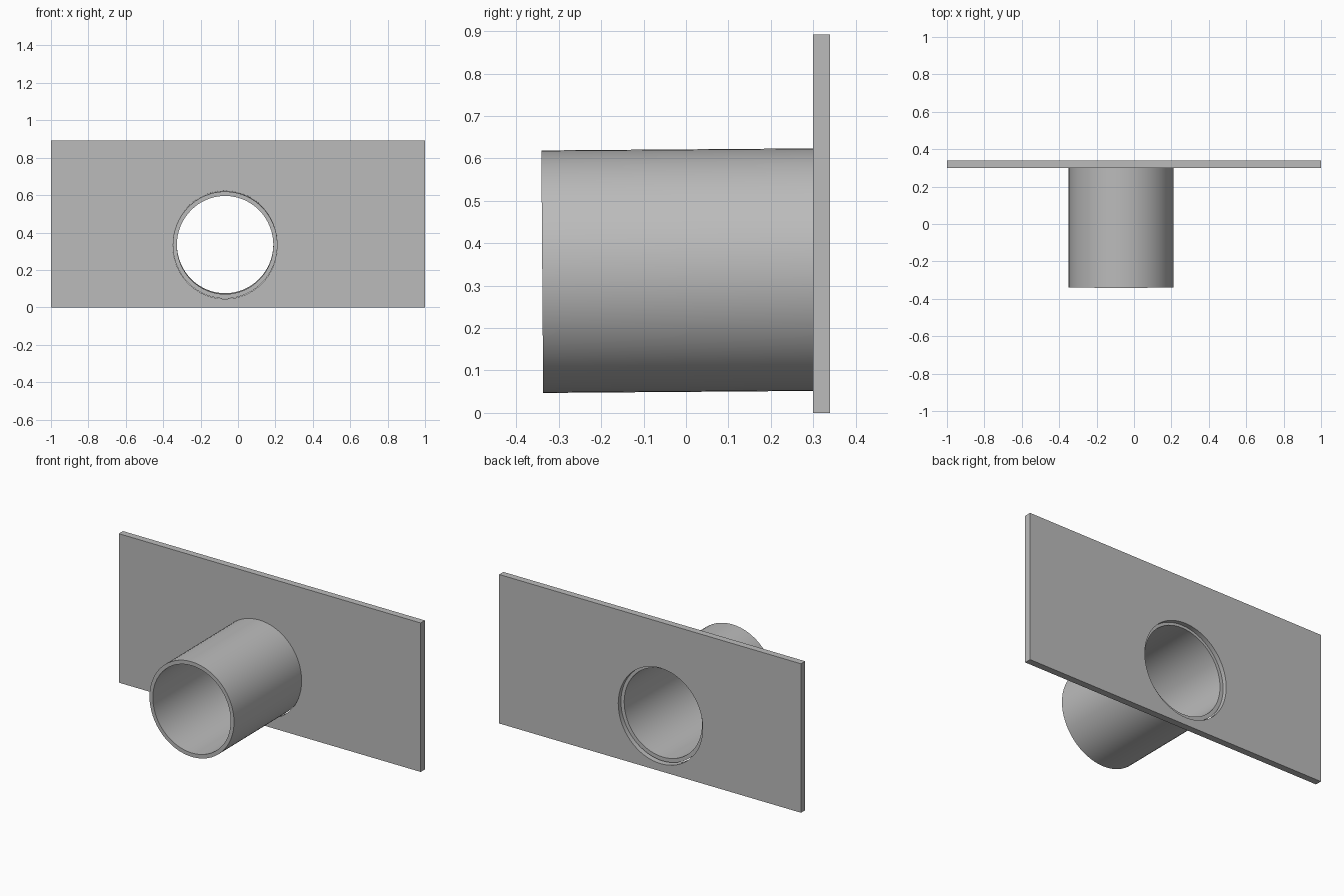
import bpy
import math
from mathutils import Matrix

cube = bpy.data.objects.get("Cube")
if cube:
    bpy.data.objects.remove(cube, do_unlink=True)

SIDES = 64
TUBE_X = -0.069
OUTER = (0.280, 0.286)   # half width, half height
INNER = (0.258, 0.2625)
TILT = 0.0075            # slight upward lean of the tube

grey = bpy.data.materials.new("plain grey")
grey.use_nodes = True
colour = (0.5, 0.5, 0.5, 1)
grey.diffuse_color = colour
grey.node_tree.nodes["Principled BSDF"].inputs["Base Color"].default_value = colour


def make_object(name, verts, faces):
    mesh = bpy.data.meshes.new(name)
    mesh.from_pydata(verts, [], faces)
    mesh.materials.append(grey)
    obj = bpy.data.objects.new(name, mesh)
    bpy.context.collection.objects.link(obj)
    return obj


def ring(radii, y):
    angles = [math.tau * i / SIDES for i in range(SIDES)]
    return [(radii[0] * math.cos(a), y, radii[1] * math.sin(a)) for a in angles]


def bridge(a, b):
    """Quads joining ring number a to ring number b."""
    return [(a * SIDES + i, a * SIDES + (i + 1) % SIDES,
             b * SIDES + (i + 1) % SIDES, b * SIDES + i) for i in range(SIDES)]


def activate(obj):
    bpy.ops.object.select_all(action='DESELECT')
    obj.select_set(True)
    bpy.context.view_layer.objects.active = obj


# Open tube with a thin wall, leaning very slightly upwards to the back
verts = ring(OUTER, -0.327) + ring(OUTER, 0.327) + ring(INNER, 0.327) + ring(INNER, -0.327)
faces = bridge(0, 1) + bridge(1, 2) + bridge(2, 3) + bridge(3, 0)
tube = make_object("tube", verts, faces)
tube.data.transform(Matrix.Translation((TUBE_X, -0.012, 0.3355)) @ Matrix.Rotation(TILT, 4, 'X'))
activate(tube)
bpy.ops.object.shade_smooth_by_angle(angle=math.radians(30))

# Upright back plate
bpy.ops.mesh.primitive_cube_add(size=1, location=(0, 0.32, 0.446))
plate = bpy.context.object
plate.name = "back_plate"
plate.scale = (2, 0.04, 0.892)
bpy.ops.object.transform_apply(location=True, scale=True)
plate.data.materials.append(grey)

# Round opening through the plate, a little lower than the tube
caps = [tuple(range(SIDES)), tuple(reversed(range(SIDES, 2 * SIDES)))]
sides = [tuple(reversed(f)) for f in bridge(0, 1)]
cutter = make_object("opening_cutter", ring(OUTER, 0.2) + ring(OUTER, 0.45), caps + sides)
cutter.data.transform(Matrix.Translation((TUBE_X, 0, 0.331)))
cutter.hide_render = True
activate(plate)
cut = plate.modifiers.new("opening", 'BOOLEAN')
cut.operation = 'DIFFERENCE'
cut.solver = 'EXACT'
cut.object = cutter
bpy.ops.object.modifier_apply(modifier=cut.name)
bpy.data.objects.remove(cutter, do_unlink=True)
activate(plate)
bpy.ops.object.shade_smooth_by_angle(angle=math.radians(30))

# Make every surface face outwards
for obj in (tube, plate):
    activate(obj)
    bpy.ops.object.mode_set(mode='EDIT')
    bpy.ops.mesh.select_all(action='SELECT')
    bpy.ops.mesh.normals_make_consistent(inside=False)
    bpy.ops.object.mode_set(mode='OBJECT')
